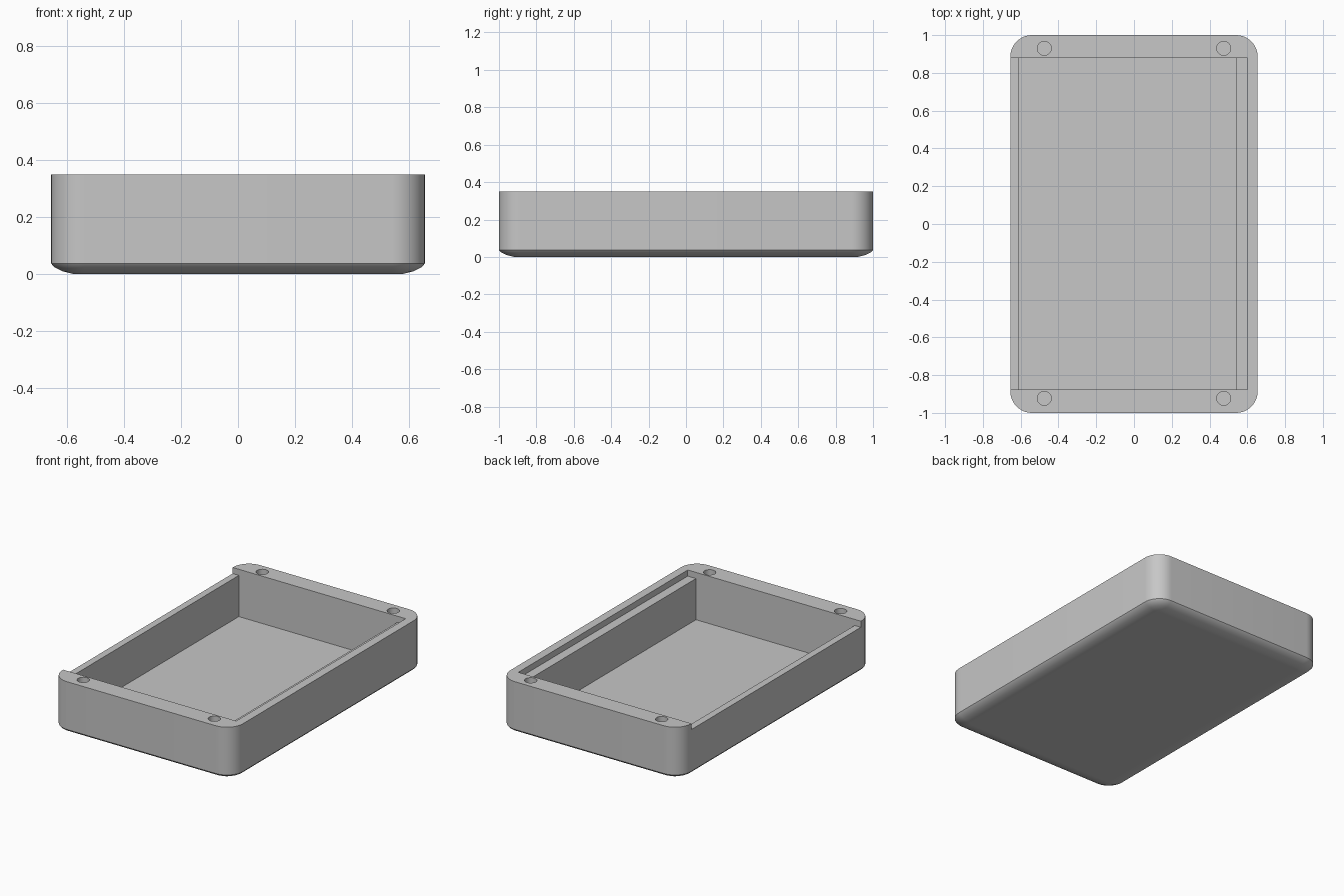
import bpy, bmesh, math

cube = bpy.data.objects.get("Cube")
if cube:
    bpy.data.objects.remove(cube, do_unlink=True)

HALF_X, HALF_Y, HEIGHT, CORNER = 0.655, 1.0, 0.35, 0.115
FLOOR, LEDGE = 0.04, 0.31

grey = bpy.data.materials.new("light_grey")
grey.use_nodes = True
grey.diffuse_color = (0.57, 0.57, 0.57, 1)
grey.node_tree.nodes["Principled BSDF"].inputs["Base Color"].default_value = (0.57, 0.57, 0.57, 1)


def make_object(name, bm):
    bmesh.ops.recalc_face_normals(bm, faces=bm.faces)
    mesh = bpy.data.meshes.new(name)
    bm.to_mesh(mesh)
    bm.free()
    mesh.materials.append(grey)
    obj = bpy.data.objects.new(name, mesh)
    bpy.context.collection.objects.link(obj)
    return obj


def rounded_ring(bm, inset, z, steps=12):
    """Rounded rectangle of vertices, shrunk by inset."""
    r = CORNER - inset
    cx, cy = HALF_X - CORNER, HALF_Y - CORNER
    ring = []
    for k, (sx, sy) in enumerate([(1, 1), (-1, 1), (-1, -1), (1, -1)]):
        for i in range(steps + 1):
            a = (k + i / steps) * math.pi / 2
            ring.append(bm.verts.new((sx * cx + r * math.cos(a), sy * cy + r * math.sin(a), z)))
    return ring


# Outer body: stacked rings with a shallow rounded bevel at the base
bm = bmesh.new()
profile = [(0.1, 0), (0.08, 0), (0.04, 0.01), (0.01, 0.025), (0, 0.037), (0, HEIGHT)]
rings = [rounded_ring(bm, inset, z) for inset, z in profile]
for low, high in zip(rings, rings[1:]):
    for i in range(len(low)):
        j = (i + 1) % len(low)
        bm.faces.new((low[i], low[j], high[j], high[i]))
bm.faces.new(rings[0][::-1])
bm.faces.new(rings[-1])
tray = make_object("enclosure_tray", bm)

# Cavity with a stepped lid slot, open at the right side
bm = bmesh.new()
section = [(-0.8, LEDGE), (-0.61, LEDGE), (-0.61, FLOOR), (0.54, FLOOR),
           (0.54, LEDGE), (0.6, LEDGE), (0.6, 0.5), (-0.8, 0.5)]
face = bm.faces.new([bm.verts.new((x, -0.875, z)) for x, z in section])
extruded = bmesh.ops.extrude_face_region(bm, geom=[face])["geom"]
bmesh.ops.translate(bm, vec=(0, 1.755, 0),
                    verts=[v for v in extruded if isinstance(v, bmesh.types.BMVert)])
cutters = [make_object("cavity_cutter", bm)]

# Screw holes in the four end blocks
for x in (-0.475, 0.475):
    for y in (-0.923, 0.93):
        bm = bmesh.new()
        bmesh.ops.create_cone(bm, cap_ends=True, segments=32, radius1=0.037,
                              radius2=0.037, depth=0.4)
        bmesh.ops.translate(bm, vec=(x, y, 0.3), verts=bm.verts)
        cutters.append(make_object("screw_hole_cutter", bm))

# Cut, apply and clean up
bpy.ops.object.select_all(action="DESELECT")
tray.select_set(True)
bpy.context.view_layer.objects.active = tray
for cutter in cutters:
    cutter.hide_render = True
    mod = tray.modifiers.new("cut", "BOOLEAN")
    mod.operation = "DIFFERENCE"
    mod.solver = "EXACT"
    mod.object = cutter
    bpy.ops.object.modifier_apply(modifier=mod.name)
    bpy.data.objects.remove(cutter, do_unlink=True)
bpy.ops.object.shade_smooth_by_angle(angle=math.radians(25))
